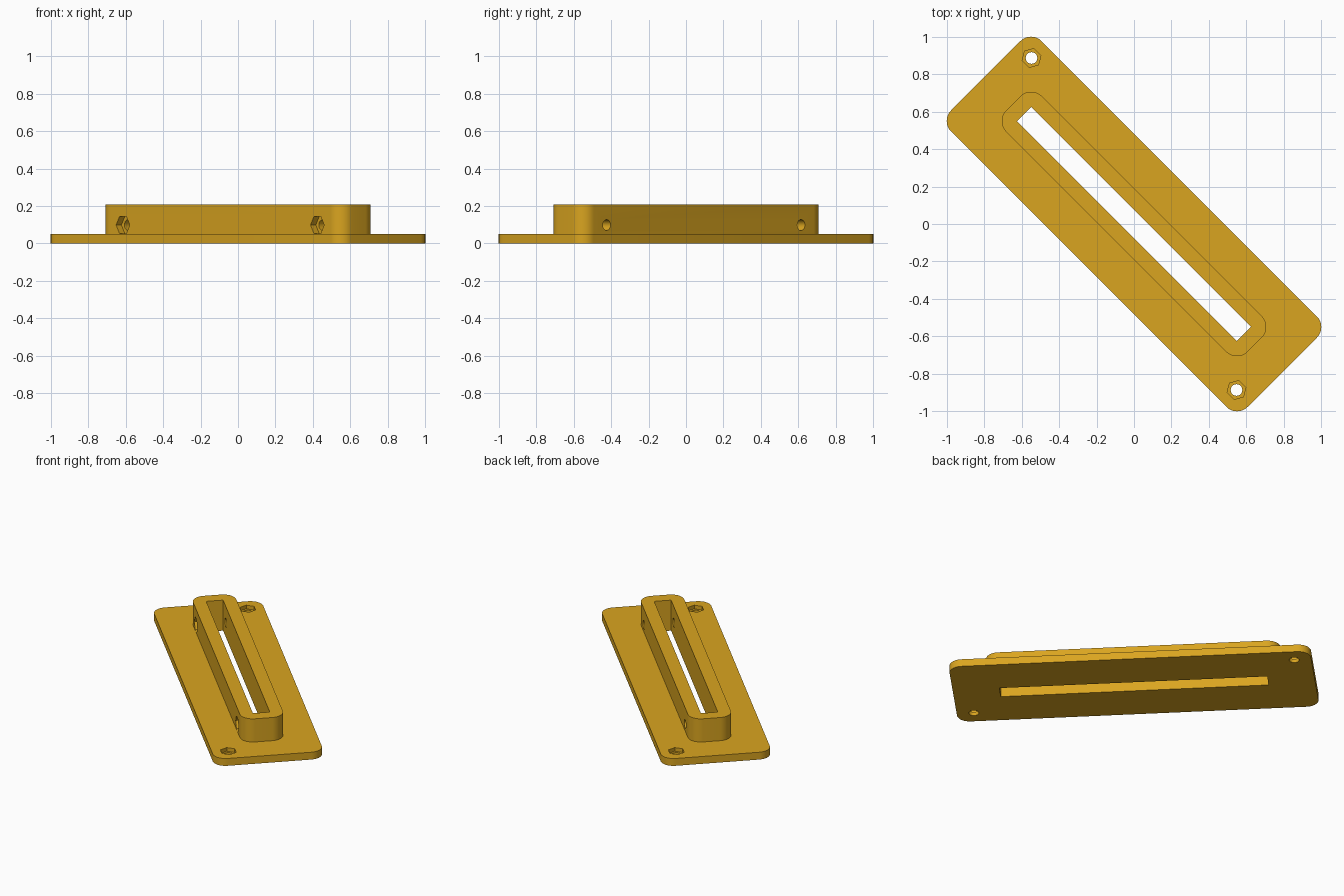
import bpy, bmesh, math
from mathutils import Matrix

if "Cube" in bpy.data.objects:
    bpy.data.objects.remove(bpy.data.objects["Cube"])

gold = bpy.data.materials.new("golden_yellow")
gold.diffuse_color = (0.70, 0.376, 0.0144, 1)
gold.use_nodes = True
gold.node_tree.nodes["Principled BSDF"].inputs["Base Color"].default_value = gold.diffuse_color


def prism(name, pts, z0, z1, matrix=Matrix()):
    """Extrude a flat outline from z0 to z1, then place it with matrix."""
    bm = bmesh.new()
    face = bm.faces.new([bm.verts.new((x, y, z0)) for x, y in pts])
    ext = bmesh.ops.extrude_face_region(bm, geom=[face])
    verts = [g for g in ext["geom"] if isinstance(g, bmesh.types.BMVert)]
    bmesh.ops.translate(bm, verts=verts, vec=(0, 0, z1 - z0))
    bmesh.ops.transform(bm, matrix=matrix, verts=bm.verts)
    bmesh.ops.recalc_face_normals(bm, faces=bm.faces)
    me = bpy.data.meshes.new(name)
    bm.to_mesh(me)
    bm.free()
    me.materials.append(gold)
    ob = bpy.data.objects.new(name, me)
    bpy.context.collection.objects.link(ob)
    return ob


def rounded(hx, hy, r, n=12):
    pts = []
    for k, (sx, sy) in enumerate([(1, 1), (-1, 1), (-1, -1), (1, -1)]):
        for i in range(n + 1):
            a = math.pi / 2 * (k + i / n)
            pts.append((sx * (hx - r) + r * math.cos(a),
                        sy * (hy - r) + r * math.sin(a)))
    return pts


def ngon(r, n):
    return [(r * math.cos(2 * math.pi * i / n), r * math.sin(2 * math.pi * i / n))
            for i in range(n)]


def combine(body, other, operation):
    mod = body.modifiers.new(operation, 'BOOLEAN')
    mod.operation = operation
    mod.solver = 'EXACT'
    mod.object = other
    other.hide_render = True
    bpy.context.view_layer.objects.active = body
    bpy.ops.object.modifier_apply(modifier=mod.name)
    bpy.data.objects.remove(other)


# Base plate with the raised collar fused on top
body = prism("flanged_slot_mount", rounded(1.121, 0.342, 0.08), 0, 0.05)
combine(body, prism("collar", rounded(0.913, 0.135, 0.082), 0.02, 0.208), 'UNION')

# Long slot through collar and plate
slot = [(-0.831, -0.053), (0.831, -0.053), (0.831, 0.053), (-0.831, 0.053)]
combine(body, prism("slot_cutter", slot, -0.1, 0.4), 'DIFFERENCE')

for s in (-1, 1):
    # Corner screw hole with a hexagonal nut recess in the top
    at = Matrix.Translation((s * 1.015, -s * 0.24, 0))
    combine(body, prism("screw_cutter", ngon(0.031, 32), -0.1, 0.2, at), 'DIFFERENCE')
    combine(body, prism("nut_cutter", ngon(0.052, 6), 0.025, 0.2, at), 'DIFFERENCE')
    # Cross bolt hole through both collar walls, nut recess on one side
    across = Matrix.Translation((s * 0.735, 0, 0.098)) @ Matrix.Rotation(math.pi / 2, 4, 'X')
    combine(body, prism("bolt_cutter", ngon(0.029, 32), -0.3, 0.3, across), 'DIFFERENCE')
    combine(body, prism("side_nut_cutter", ngon(0.052, 6), 0.095, 0.3, across), 'DIFFERENCE')

# Turn the whole mount diagonally and smooth only the rounded parts
body.data.transform(Matrix.Rotation(-math.pi / 4, 4, 'Z'))
bpy.ops.object.select_all(action='DESELECT')
body.select_set(True)
bpy.context.view_layer.objects.active = body
bpy.ops.object.shade_smooth_by_angle(angle=math.radians(30))
